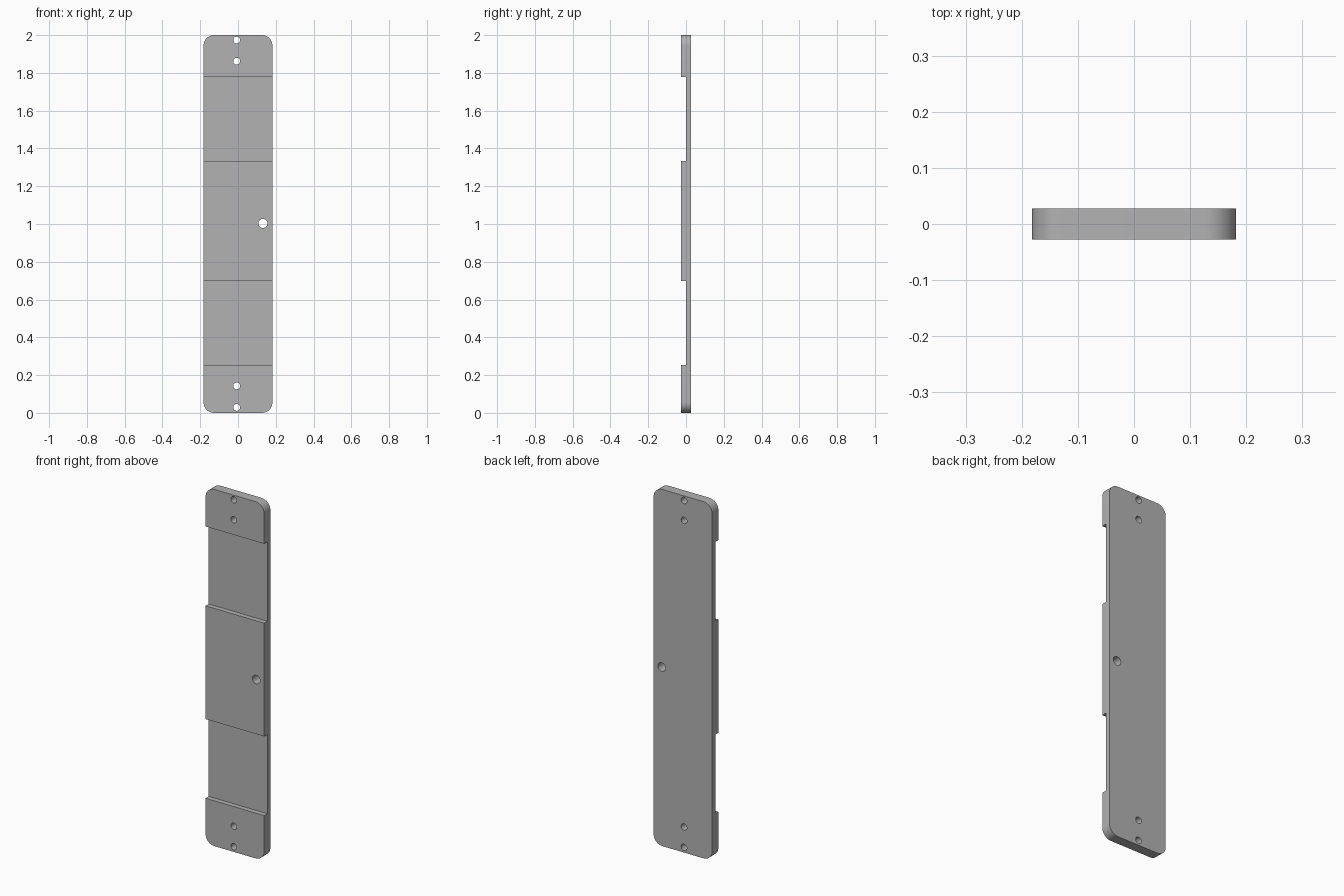
import bpy, math

cube = bpy.data.objects.get("Cube")
if cube:
    bpy.data.objects.remove(cube)

WIDTH, HEIGHT = 0.364, 2.0
FRONT, BACK, RECESS = -0.0275, 0.0275, 0.0
RADIUS = 0.055

grey = bpy.data.materials.new("plain grey")
grey.use_nodes = True
colour = (0.45, 0.45, 0.45, 1)
grey.diffuse_color = colour
grey.node_tree.nodes["Principled BSDF"].inputs["Base Color"].default_value = colour


def cut(target, cutter):
    """Subtract a hidden helper from the target."""
    cutter.hide_render = True
    mod = target.modifiers.new(cutter.name, 'BOOLEAN')
    mod.operation = 'DIFFERENCE'
    mod.solver = 'EXACT'
    mod.object = cutter
    bpy.context.view_layer.objects.active = target
    bpy.ops.object.modifier_apply(modifier=mod.name)
    bpy.data.objects.remove(cutter)


# Plate outline with rounded corners, extruded from front to back
outline = []
for i, (sx, sz) in enumerate([(1, 1), (-1, 1), (-1, -1), (1, -1)]):
    cx = sx * (WIDTH / 2 - RADIUS)
    cz = HEIGHT / 2 + sz * (HEIGHT / 2 - RADIUS)
    for step in range(13):
        a = math.pi / 2 * (i + step / 12)
        outline.append((cx + RADIUS * math.cos(a), cz + RADIUS * math.sin(a)))

n = len(outline)
verts = [(x, y, z) for y in (FRONT, BACK) for x, z in outline]
faces = [tuple(range(n)), tuple(reversed(range(n, 2 * n)))]
faces += [(i, i + n, (i + 1) % n + n, (i + 1) % n) for i in range(n)]
mesh = bpy.data.meshes.new("mounting_plate")
mesh.from_pydata(verts, [], faces)
mesh.materials.append(grey)
plate = bpy.data.objects.new("mounting_plate", mesh)
bpy.context.collection.objects.link(plate)

# Two shallow recesses across the front
for low, high in [(0.254, 0.698), (1.333, 1.778)]:
    bpy.ops.mesh.primitive_cube_add(size=1, location=(0, RECESS - 0.05, (low + high) / 2))
    cutter = bpy.context.object
    cutter.name = "recess_cutter"
    cutter.scale = (WIDTH * 2, 0.1, high - low)
    cut(plate, cutter)

# Screw holes at both ends and a larger hole near the left edge
holes = [(-0.007, z, 0.018) for z in (0.029, 0.143, 1.862, 1.974)]
holes.append((0.132, 1.003, 0.024))
for x, z, r in holes:
    bpy.ops.mesh.primitive_cylinder_add(vertices=32, radius=r, depth=0.3,
                                        location=(x, 0, z), rotation=(math.pi / 2, 0, 0))
    cutter = bpy.context.object
    cutter.name = "hole_cutter"
    cut(plate, cutter)

# Smooth the curved walls, keep the edges sharp
bpy.ops.object.select_all(action='DESELECT')
plate.select_set(True)
bpy.context.view_layer.objects.active = plate
bpy.ops.object.shade_smooth_by_angle(angle=math.radians(30))
